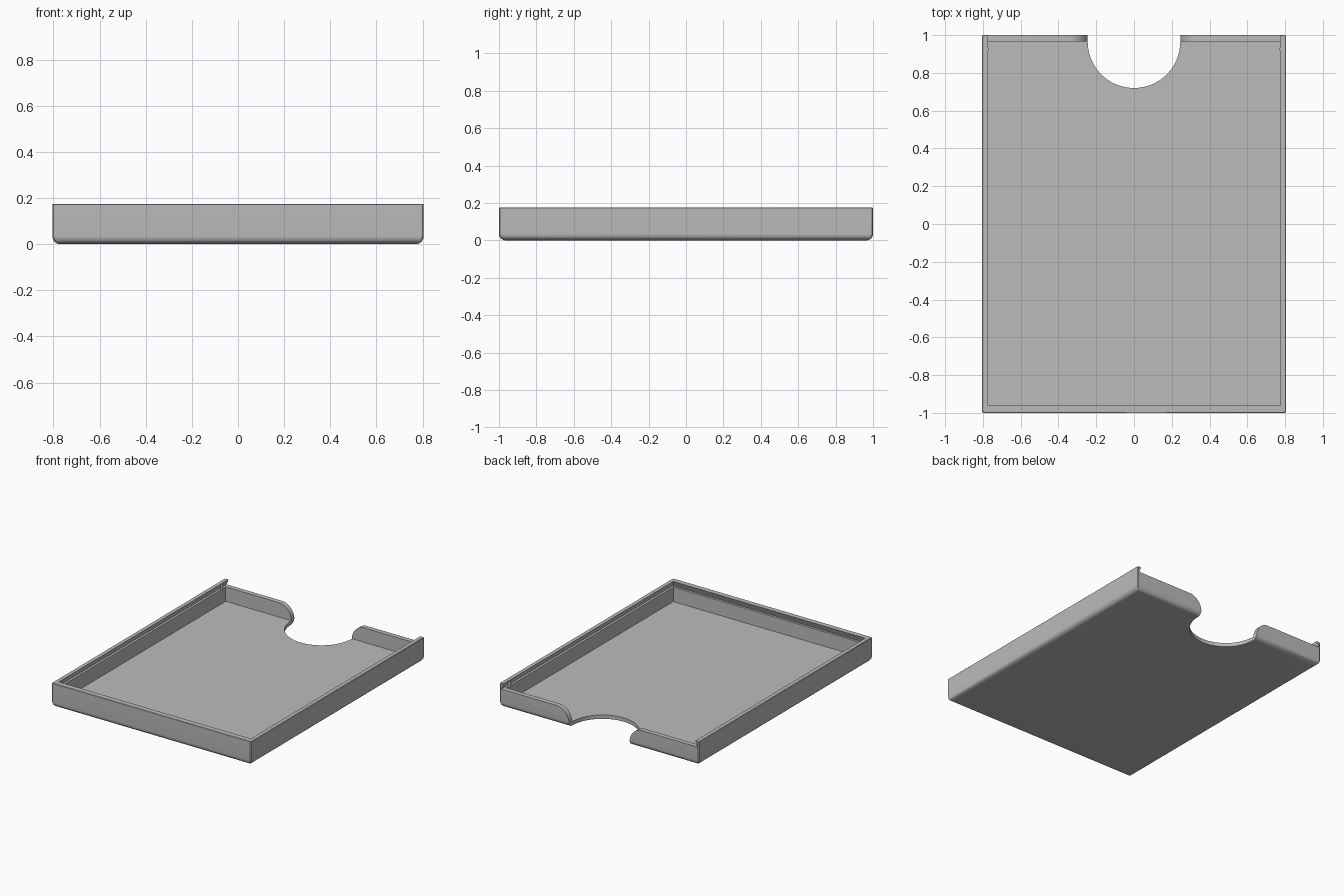
import bpy, bmesh
from math import sin, cos, pi

if "Cube" in bpy.data.objects:
    bpy.data.objects.remove(bpy.data.objects["Cube"])

HX, HY, TOP = 0.805, 1.0, 0.175      # outer half sizes and height
IX, FRONT, BACK = 0.775, -0.96, 0.965  # inner faces of the walls
FLOOR, LEDGE = 0.028, 0.133          # floor top and lid ledge
FILLET, NOTCH, ROUND = 0.035, 0.245, LEDGE - FLOOR

grey = bpy.data.materials.new("grey_plastic")
grey.use_nodes = True
grey.diffuse_color = (0.5, 0.5, 0.5, 1)
grey.node_tree.nodes["Principled BSDF"].inputs["Base Color"].default_value = grey.diffuse_color


def loft(name, rings):
    """Closed solid through a stack of equal-length point rings."""
    bm = bmesh.new()
    loops = [[bm.verts.new(p) for p in ring] for ring in rings]
    n = len(loops[0])
    for a, b in zip(loops, loops[1:]):
        for i in range(n):
            j = (i + 1) % n
            bm.faces.new((a[i], a[j], b[j], b[i]))
    bm.faces.new(loops[0][::-1])
    bm.faces.new(loops[-1])
    bmesh.ops.recalc_face_normals(bm, faces=bm.faces)
    mesh = bpy.data.meshes.new(name)
    bm.to_mesh(mesh)
    bm.free()
    mesh.materials.append(grey)
    obj = bpy.data.objects.new(name, mesh)
    bpy.context.collection.objects.link(obj)
    return obj


def rect(hx, y0, y1, z, c=0.0):
    """Rectangle ring, with corners clipped by c if given."""
    if not c:
        return [(-hx, y0, z), (hx, y0, z), (hx, y1, z), (-hx, y1, z)]
    return [(-hx + c, y0, z), (hx - c, y0, z), (hx, y0 + c, z), (hx, y1 - c, z),
            (hx - c, y1, z), (-hx + c, y1, z), (-hx, y1 - c, z), (-hx, y0 + c, z)]


def select_only(obj):
    bpy.ops.object.select_all(action='DESELECT')
    obj.select_set(True)
    bpy.context.view_layer.objects.active = obj


def cut(obj, cutter):
    cutter.hide_render = True
    mod = obj.modifiers.new("cut", 'BOOLEAN')
    mod.operation, mod.solver, mod.object = 'DIFFERENCE', 'EXACT', cutter
    select_only(obj)
    bpy.ops.object.modifier_apply(modifier=mod.name)
    bpy.data.objects.remove(cutter)


# Outer block with rounded bottom edges and slightly eased corners
rings = []
for i in range(9):
    a = i / 8 * pi / 2
    d = FILLET * (1 - sin(a))
    rings.append(rect(HX - d, -HY + d, HY - d, FILLET * (1 - cos(a)), 0.006))
rings.append(rect(HX, -HY, HY, TOP - 0.003, 0.006))
rings.append(rect(HX - 0.003, -HY + 0.003, HY - 0.003, TOP, 0.006))
tray = loft("tray", rings)

# Cavity
cut(tray, loft("cavity_cutter", [rect(IX, FRONT, BACK, FLOOR), rect(IX, FRONT, BACK, LEDGE + 0.01)]))

# Undercut lid groove, open at the back
u = 0.017
k = u * (0.2 - LEDGE) / (TOP - LEDGE)
cut(tray, loft("groove_cutter", [rect(IX + u, FRONT - u, 1.1, LEDGE),
                                 rect(IX + u - k, FRONT - u + k, 1.1, 0.2)]))

# Rounded ends of the low back wall beside the notch
arc = [(NOTCH + ROUND * (1 - cos(i / 16 * pi / 2)), FLOOR + 0.001 + ROUND * sin(i / 16 * pi / 2))
       for i in range(17)]
arc.append((NOTCH + ROUND, 0.25))
profile = arc + [(-x, z) for x, z in reversed(arc)]
cut(tray, loft("wall_end_cutter", [[(x, y, z) for x, z in profile] for y in (0.95, 1.1)]))

# Thumb notch through floor and back wall
plan = [(NOTCH * cos(i / 40 * pi), BACK - NOTCH * sin(i / 40 * pi)) for i in range(41)]
plan += [(-NOTCH, 1.1), (NOTCH, 1.1)]
cut(tray, loft("notch_cutter", [[(x, y, z) for x, y in plan] for z in (-0.1, 0.3)]))

select_only(tray)
bpy.ops.object.shade_smooth_by_angle(angle=pi / 6)

# Small detent bumps that hold the lid
for side, name in ((1, "left_detent"), (-1, "right_detent")):
    ring = [(side * 0.779 + 0.01 * cos(i / 16 * 2 * pi), 0.925 + 0.01 * sin(i / 16 * 2 * pi)) for i in range(16)]
    bump = loft(name, [[(x, y, z) for x, y in ring] for z in (LEDGE - 0.005, TOP - 0.002)])
    select_only(bump)
    bpy.ops.object.shade_smooth_by_angle(angle=pi / 6)
